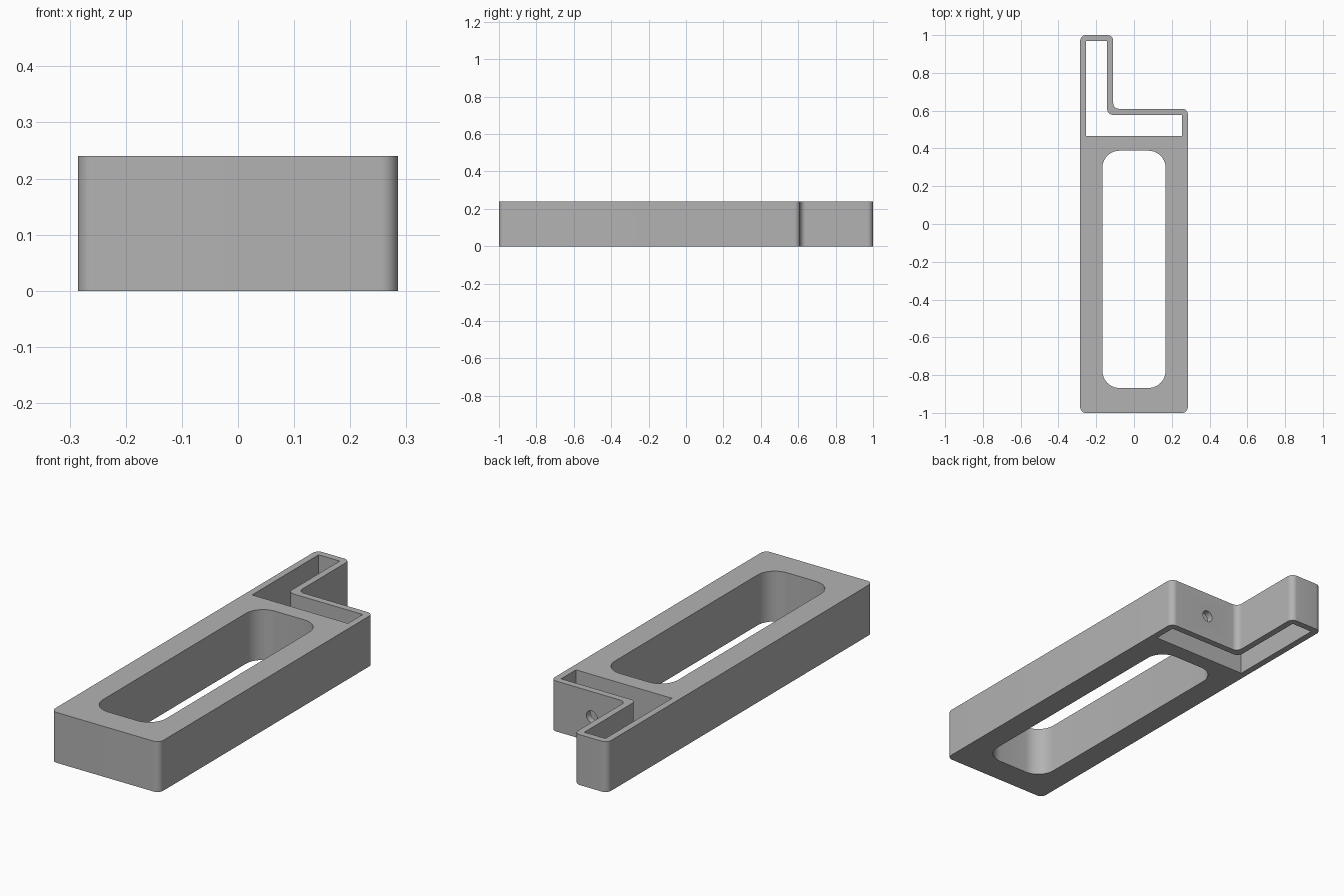
import bpy, bmesh, math
from mathutils import Vector

if "Cube" in bpy.data.objects:
    bpy.data.objects.remove(bpy.data.objects["Cube"], do_unlink=True)

HEIGHT = 0.24

grey = bpy.data.materials.new("plain grey")
grey.use_nodes = True
colour = (0.45, 0.45, 0.45, 1)
grey.diffuse_color = colour
grey.node_tree.nodes["Principled BSDF"].inputs["Base Color"].default_value = colour


def rounded(corners, steps=10):
    """Turn (x, y, radius) corners into an outline with circular fillets."""
    pts = []
    for i, (x, y, r) in enumerate(corners):
        p = Vector((x, y))
        if r == 0:
            pts.append(p)
            continue
        a = (Vector(corners[i - 1][:2]) - p).normalized()
        b = (Vector(corners[(i + 1) % len(corners)][:2]) - p).normalized()
        # All corners are right angles, so the arc centre is simple
        centre = p + (a + b) * r
        for k in range(steps + 1):
            t = math.pi / 2 * k / steps
            pts.append(centre - b * r * math.cos(t) - a * r * math.sin(t))
    return pts


def prism(name, corners, z0, z1):
    bm = bmesh.new()
    face = bm.faces.new([bm.verts.new((p.x, p.y, z0)) for p in rounded(corners)])
    ext = bmesh.ops.extrude_face_region(bm, geom=[face])
    verts = [g for g in ext["geom"] if isinstance(g, bmesh.types.BMVert)]
    bmesh.ops.translate(bm, verts=verts, vec=(0, 0, z1 - z0))
    bmesh.ops.recalc_face_normals(bm, faces=bm.faces)
    mesh = bpy.data.meshes.new(name)
    bm.to_mesh(mesh)
    bm.free()
    mesh.materials.append(grey)
    obj = bpy.data.objects.new(name, mesh)
    bpy.context.collection.objects.link(obj)
    return obj


# Outer body: long block with a narrow arm at the back
R = 0.03
W = 0.285
body = prism("bracket_body", [
    (-W, -1, R), (W, -1, R), (W, 0.61, R),
    (-0.11, 0.61, R), (-0.11, 1, R), (-W, 1, R)], 0, HEIGHT)

# Long rounded opening
opening = prism("opening_cutter", [
    (-0.167, -0.868, 0.09), (0.167, -0.868, 0.09),
    (0.167, 0.388, 0.09), (-0.167, 0.388, 0.09)], -0.1, HEIGHT + 0.1)

# L-shaped slot that leaves thin walls
slot = prism("slot_cutter", [
    (-0.253, 0.467, 0), (0.253, 0.467, 0), (0.253, 0.578, 0),
    (-0.142, 0.578, R), (-0.142, 0.968, 0), (-0.253, 0.968, 0)], -0.1, HEIGHT + 0.1)

# Screw bore from the back wall through to the opening
bpy.ops.mesh.primitive_cylinder_add(
    vertices=32, radius=0.028, depth=0.5,
    location=(0.07, 0.5, HEIGHT / 2), rotation=(math.pi / 2, 0, 0))
bore = bpy.context.object
bore.name = "bore_cutter"
bore.data.materials.append(grey)

bpy.ops.object.select_all(action="DESELECT")
body.select_set(True)
bpy.context.view_layer.objects.active = body
for cutter in (opening, slot, bore):
    mod = body.modifiers.new(cutter.name, "BOOLEAN")
    mod.operation = "DIFFERENCE"
    mod.solver = "EXACT"
    mod.object = cutter
    bpy.ops.object.modifier_apply(modifier=mod.name)
    bpy.data.objects.remove(cutter, do_unlink=True)

bpy.ops.object.shade_smooth_by_angle(angle=math.radians(30))
